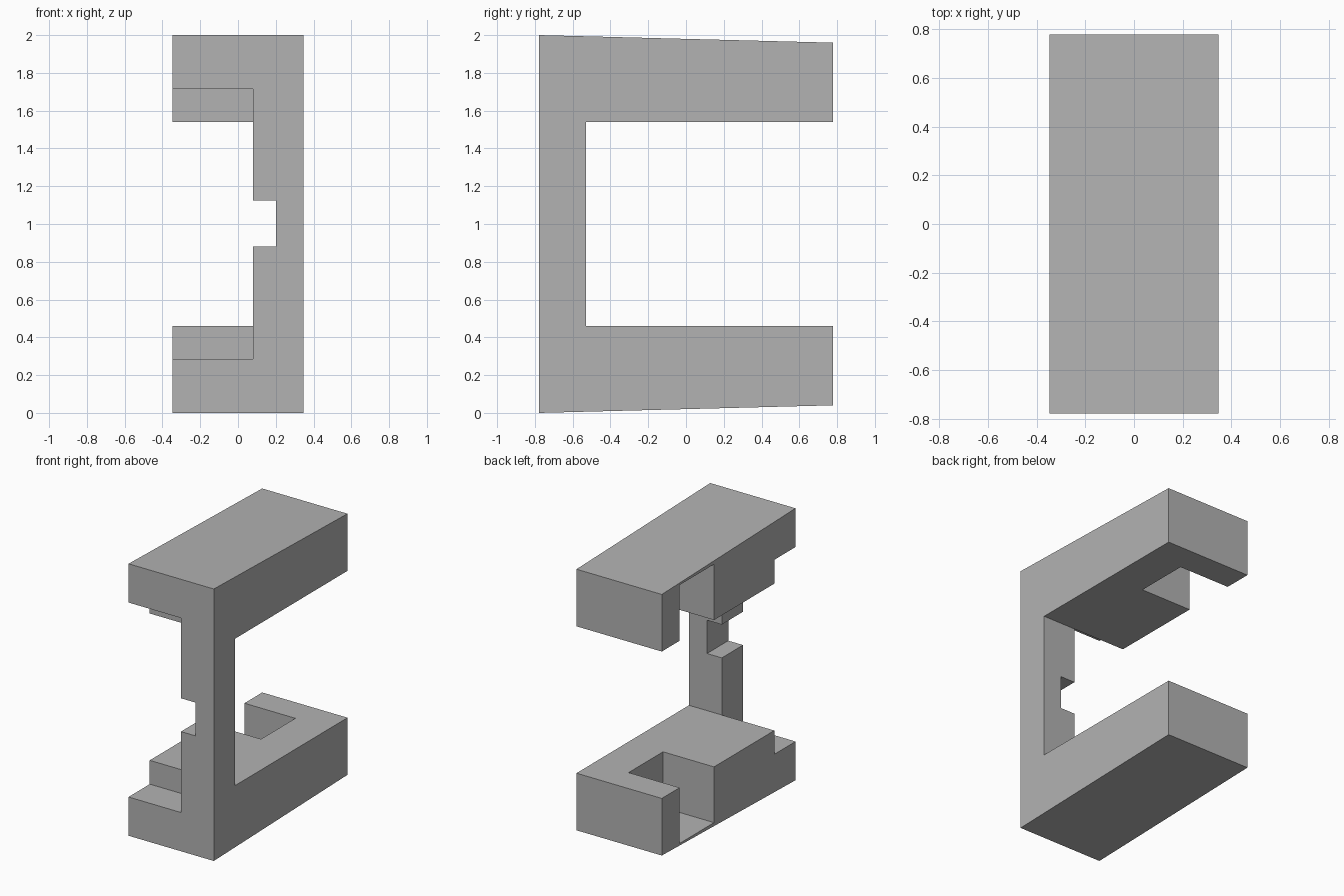
import bpy, bmesh
from mathutils import Vector

default = bpy.data.objects.get("Cube")
if default:
    bpy.data.objects.remove(default, do_unlink=True)

HALF_X, HALF_Y = 0.347, 0.777
COLUMN_X, COLUMN_BACK = 0.08, -0.53

grey = bpy.data.materials.new("plain grey")
grey.use_nodes = True
colour = (0.45, 0.45, 0.45, 1)
grey.diffuse_color = colour
grey.node_tree.nodes["Principled BSDF"].inputs["Base Color"].default_value = colour


def add_object(name, bm):
    bmesh.ops.recalc_face_normals(bm, faces=bm.faces)
    mesh = bpy.data.meshes.new(name)
    bm.to_mesh(mesh)
    bm.free()
    mesh.materials.append(grey)
    obj = bpy.data.objects.new(name, mesh)
    bpy.context.collection.objects.link(obj)
    return obj


def add_box(name, low, high):
    bm = bmesh.new()
    bmesh.ops.create_cube(bm, size=1)
    low, high = Vector(low), Vector(high)
    for v in bm.verts:
        v.co = (low + high) / 2 + v.co * (high - low)
    return add_object(name, bm)


# C-shaped side profile with slightly tapered arms, extruded across the width
lower = [(-HALF_Y, 0), (HALF_Y, 0.04), (HALF_Y, 0.46), (COLUMN_BACK, 0.46)]
profile = lower + [(y, 2 - z) for y, z in reversed(lower)]
bm = bmesh.new()
face = bm.faces.new([bm.verts.new((-HALF_X, y, z)) for y, z in profile])
result = bmesh.ops.extrude_face_region(bm, geom=[face])
moved = [g for g in result["geom"] if isinstance(g, bmesh.types.BMVert)]
bmesh.ops.translate(bm, verts=moved, vec=(2 * HALF_X, 0, 0))
frame = add_object("bracket_frame", bm)

# Openings: front recess, notch in the column, pockets in both arms
cutters = [
    add_box("front_recess_cutter", (-1, -1, 0.285), (COLUMN_X, COLUMN_BACK, 1.715)),
    add_box("column_notch_cutter", (-1, -1, 0.88), (0.2, -0.4, 1.125)),
    add_box("arm_pocket_cutter", (-1, 0.17, 0.05), (0.068, 0.57, 1.95)),
]
bpy.context.view_layer.objects.active = frame
for cutter in cutters:
    cutter.hide_render = True
    cut = frame.modifiers.new(cutter.name, "BOOLEAN")
    cut.operation = "DIFFERENCE"
    cut.solver = "EXACT"
    cut.object = cutter
    bpy.ops.object.modifier_apply(modifier=cut.name)
for cutter in cutters:
    bpy.data.objects.remove(cutter, do_unlink=True)
